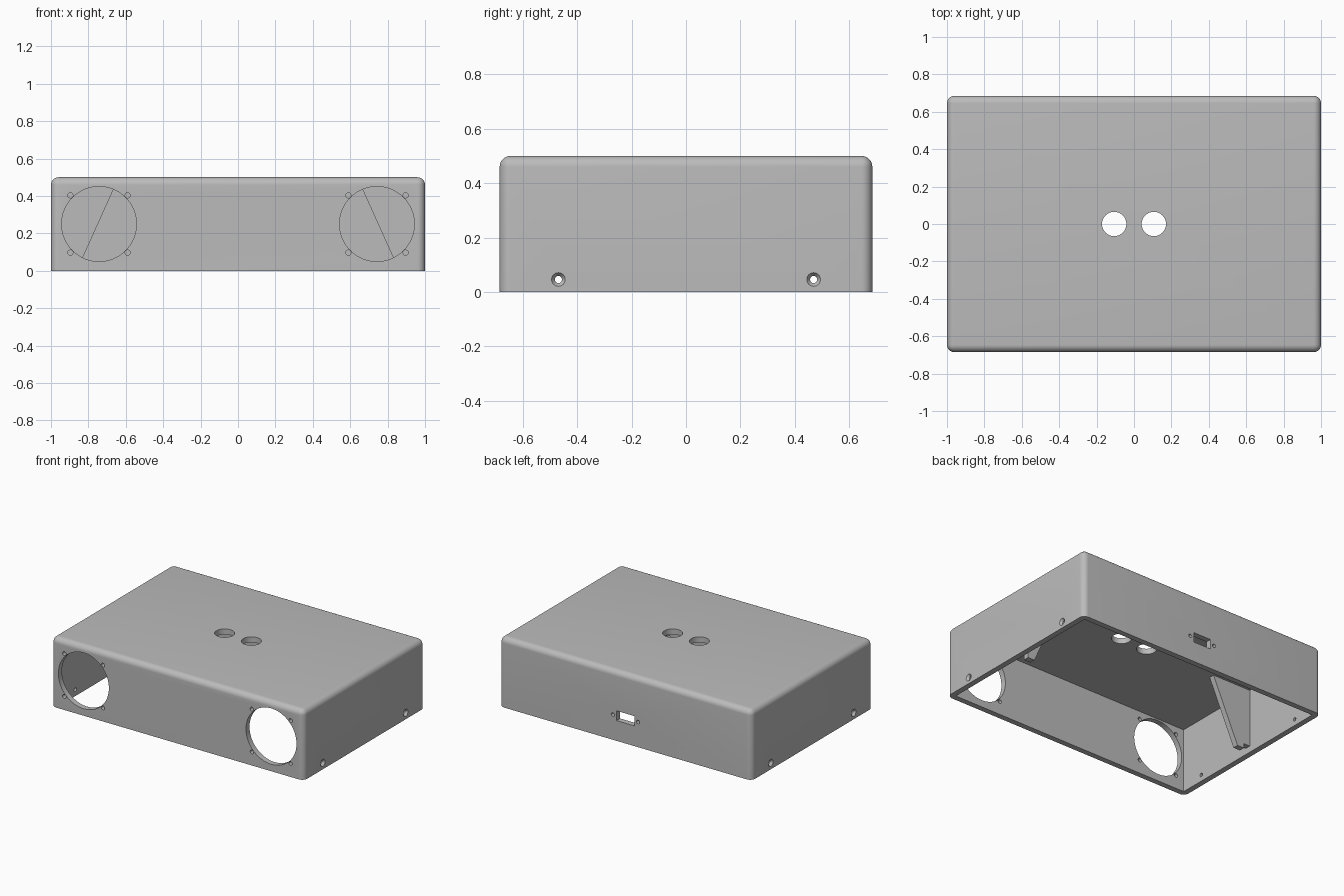
import bpy
import bmesh
import math
from mathutils import Matrix, Vector

cube = bpy.data.objects.get("Cube")
if cube:
    bpy.data.objects.remove(cube, do_unlink=True)

W, D, H = 2.0, 1.37, 0.5      # outer size
T = 0.04                      # wall thickness, also the edge radius

grey = bpy.data.materials.new("plain grey")
grey.use_nodes = True
colour = (0.5, 0.5, 0.5, 1)
grey.diffuse_color = colour
grey.node_tree.nodes["Principled BSDF"].inputs["Base Color"].default_value = colour


def add_object(name, bm):
    bmesh.ops.recalc_face_normals(bm, faces=bm.faces)
    mesh = bpy.data.meshes.new(name)
    bm.to_mesh(mesh)
    bm.free()
    mesh.materials.append(grey)
    obj = bpy.data.objects.new(name, mesh)
    bpy.context.collection.objects.link(obj)
    return obj


def add_box(bm, low, high):
    low, high = Vector(low), Vector(high)
    matrix = Matrix.Translation((low + high) / 2) @ Matrix.Diagonal((*(high - low), 1))
    return bmesh.ops.create_cube(bm, size=1, matrix=matrix)


def add_hole(bm, place, outward, profile, sides=32):
    """Turned cutter: profile is (radius, distance along the outward direction)."""
    turn = Vector(outward).to_track_quat("Z", "Y").to_matrix().to_4x4()
    matrix = Matrix.Translation(place) @ turn
    rings = []
    for radius, along in profile:
        rings.append([bm.verts.new(matrix @ Vector((
            radius * math.cos(math.tau * i / sides),
            radius * math.sin(math.tau * i / sides), along))) for i in range(sides)])
    for a, b in zip(rings, rings[1:]):
        for i in range(sides):
            j = (i + 1) % sides
            bm.faces.new((a[i], a[j], b[j], b[i]))
    bm.faces.new(rings[0][::-1])
    bm.faces.new(rings[-1])


def straight(radius):
    return [(radius, -0.06), (radius, 0.02)]


def cut(obj, cutter):
    mod = obj.modifiers.new("cut", "BOOLEAN")
    mod.operation = "DIFFERENCE"
    mod.solver = "EXACT"
    mod.object = cutter
    bpy.context.view_layer.objects.active = obj
    bpy.ops.object.modifier_apply(modifier=mod.name)
    bpy.data.objects.remove(cutter, do_unlink=True)


# Outer case with rounded top and upright edges
bm = bmesh.new()
add_box(bm, (-W / 2, -D / 2, 0), (W / 2, D / 2, H))
rounded = [e for e in bm.edges if max(v.co.z for v in e.verts) > 0.1]
bmesh.ops.bevel(bm, geom=rounded, offset=T, segments=8, profile=0.5, affect="EDGES")
case = add_object("case_shell", bm)

# Hollow inside, open at the bottom
bm = bmesh.new()
add_box(bm, (T - W / 2, T - D / 2, -0.1), (W / 2 - T, D / 2 - T, H - T))
cut(case, add_object("cavity_cutter", bm))

# All openings
bm = bmesh.new()
front, back = -D / 2, D / 2
for side in (-1, 1):
    # Large round front openings, each with four screw holes
    centre = side * 0.743
    add_hole(bm, (centre, front, 0.25), (0, -1, 0), straight(0.2), 96)
    for dx in (-0.153, 0.153):
        for dz in (-0.153, 0.153):
            add_hole(bm, (centre + dx, front, 0.25 + dz), (0, -1, 0), straight(0.014), 20)
    # Pair of holes in the top
    add_hole(bm, (side * 0.106, 0, H), (0, 0, 1), straight(0.065), 64)
    # Countersunk holes in the side walls
    for y in (-0.469, 0.469):
        add_hole(bm, (side * W / 2, y, 0.046), (side, 0, 0),
                 [(0.013, -0.06), (0.013, -0.016), (0.025, 0), (0.025, 0.02)])
    # Screw holes beside the rear connector
    add_hole(bm, (side * 0.1, back, 0.18), (0, 1, 0), straight(0.013), 20)
# Rear connector opening
add_box(bm, (-0.07, back - 0.06, 0.145), (0.07, back + 0.02, 0.215))
cut(case, add_object("opening_cutter", bm))

bpy.ops.object.select_all(action="DESELECT")
case.select_set(True)
bpy.context.view_layer.objects.active = case
bpy.ops.object.shade_smooth_by_angle(angle=math.radians(30))

# Slanted inner brackets with a notch at the foot
outline = [(0.65, 0.47), (0.856, 0.012), (0.91, 0.012), (0.91, 0.045), (0.97, 0.045), (0.97, 0.47)]
for side, name in ((1, "left_bracket"), (-1, "right_bracket")):
    bm = bmesh.new()
    face = bm.faces.new([bm.verts.new((side * x, -0.02, z)) for x, z in outline])
    grown = bmesh.ops.extrude_face_region(bm, geom=[face])
    moved = [v for v in grown["geom"] if isinstance(v, bmesh.types.BMVert)]
    bmesh.ops.translate(bm, verts=moved, vec=(0, 0.04, 0))
    add_object(name, bm)
